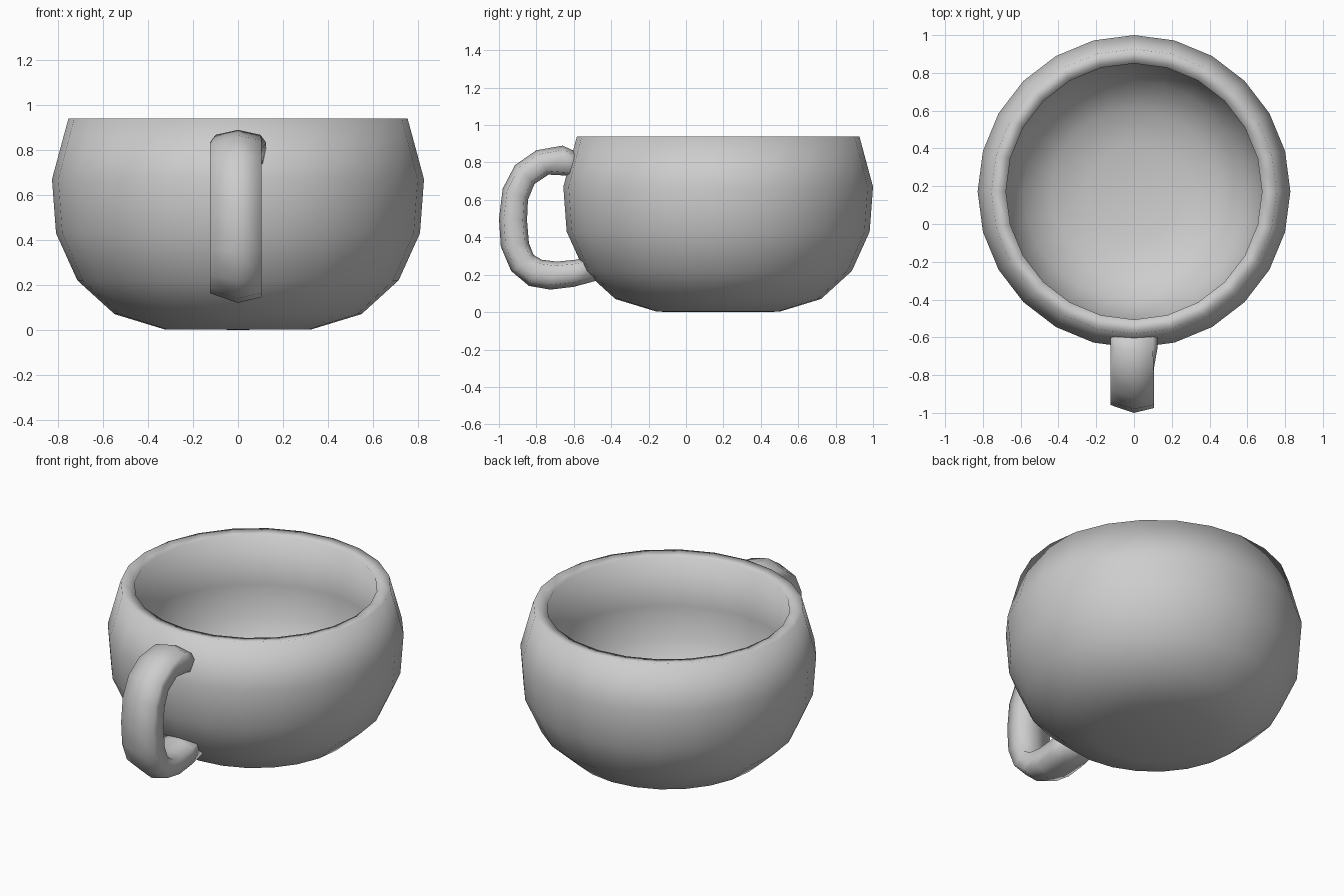
import bpy
import bmesh
from math import cos, sin, tau

cube = bpy.data.objects.get("Cube")
if cube:
    bpy.data.objects.remove(cube, do_unlink=True)

# Single glaze colour
glaze = bpy.data.materials.new("grey_glaze")
glaze.use_nodes = True
grey = (0.61, 0.61, 0.61, 1.0)
glaze.diffuse_color = grey
glaze.node_tree.nodes["Principled BSDF"].inputs["Base Color"].default_value = grey


def skin(name, rings, capped):
    """Bridge equal-sized rings of points into one smooth object."""
    bm = bmesh.new()
    rows = [[bm.verts.new(p) for p in ring] for ring in rings]
    for a, b in zip(rows, rows[1:]):
        n = len(a)
        for i in range(n):
            j = (i + 1) % n
            bm.faces.new((a[i], a[j], b[j], b[i]))
    if capped:
        bm.faces.new(rows[0])
        bm.faces.new(rows[-1])
    bmesh.ops.remove_doubles(bm, verts=bm.verts, dist=0.0005)
    bmesh.ops.recalc_face_normals(bm, faces=bm.faces)
    for face in bm.faces:
        face.smooth = True
    mesh = bpy.data.meshes.new(name)
    bm.to_mesh(mesh)
    bm.free()
    mesh.materials.append(glaze)
    obj = bpy.data.objects.new(name, mesh)
    bpy.context.collection.objects.link(obj)


# Bowl: (radius, height) from the base, up the outside, over the rim, down inside
SIDES = 24
BOWL_Y = 0.172
profile = [(0, 0), (0.327, 0.002), (0.55, 0.07), (0.715, 0.22), (0.81, 0.43),
           (0.828, 0.67), (0.755, 0.94), (0.678, 0.93), (0.70, 0.62),
           (0.67, 0.43), (0.585, 0.27), (0.44, 0.165), (0.25, 0.12), (0, 0.11)]
bowl_rings = [[(r * cos(tau * i / SIDES), BOWL_Y + r * sin(tau * i / SIDES), z)
               for i in range(SIDES)] for r, z in profile]
skin("cup_bowl", bowl_rings, False)

# Handle: outer and inner edges (y, z) of the grip, from the top end to the bottom end
outer = [(-0.56, 0.845), (-0.66, 0.89), (-0.80, 0.865), (-0.915, 0.785),
         (-0.98, 0.66), (-1.0, 0.5), (-0.99, 0.35), (-0.935, 0.22),
         (-0.84, 0.14), (-0.725, 0.12), (-0.6, 0.135), (-0.47, 0.17)]
inner = [(-0.58, 0.71), (-0.64, 0.73), (-0.735, 0.735), (-0.81, 0.685),
         (-0.845, 0.60), (-0.85, 0.49), (-0.84, 0.37), (-0.815, 0.305),
         (-0.77, 0.28), (-0.69, 0.27), (-0.59, 0.28), (-0.49, 0.30)]
# Sections as (x, fraction from outer to inner edge): flat grip, rounder top end
grip = [(0, 0), (0.105, 0.17), (0.105, 0.5), (0.105, 0.85),
        (0, 1), (-0.125, 0.8), (-0.125, 0.54), (-0.125, 0.28)]
top_end = [(0, 0), (0.1, 0.14), (0.125, 0.35), (0.11, 0.9),
           (0, 1), (-0.115, 0.85), (-0.125, 0.35), (-0.1, 0.14)]
handle_rings = []
for k, (o, n) in enumerate(zip(outer, inner)):
    section = top_end if k < 2 else grip
    handle_rings.append([(x, o[0] + (n[0] - o[0]) * t, o[1] + (n[1] - o[1]) * t)
                         for x, t in section])
skin("cup_handle", handle_rings, True)
